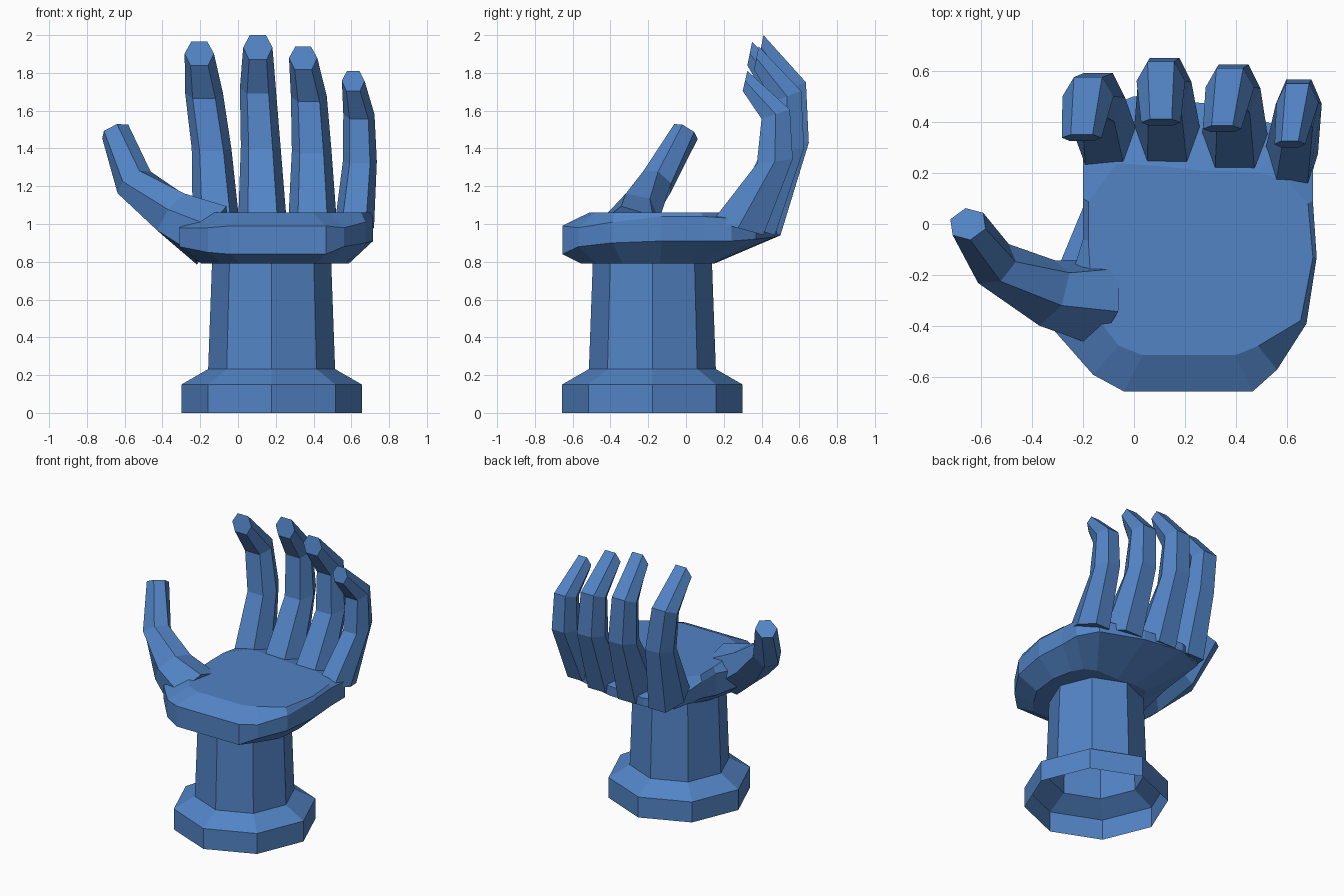
import bpy
import math
from mathutils import Vector

if "Cube" in bpy.data.objects:
    bpy.data.objects.remove(bpy.data.objects["Cube"])

blue = bpy.data.materials.new("matte blue")
blue.diffuse_color = (0.085, 0.23, 0.56, 1)
blue.use_nodes = True
blue.node_tree.nodes["Principled BSDF"].inputs["Base Color"].default_value = blue.diffuse_color


def loft(name, rings, cap_start=True, cap_end=True):
    """Skin a list of equally sized vertex rings into one flat-shaded object."""
    n = len(rings[0])
    verts = [tuple(v) for ring in rings for v in ring]
    faces = []
    for r in range(len(rings) - 1):
        for i in range(n):
            j = (i + 1) % n
            faces.append((r * n + i, r * n + j, (r + 1) * n + j, (r + 1) * n + i))
    if cap_start:
        faces.append(tuple(range(n - 1, -1, -1)))
    if cap_end:
        faces.append(tuple((len(rings) - 1) * n + i for i in range(n)))
    mesh = bpy.data.meshes.new(name)
    mesh.from_pydata(verts, [], faces)
    mesh.materials.append(blue)
    obj = bpy.data.objects.new(name, mesh)
    bpy.context.collection.objects.link(obj)
    return obj


# Pedestal: hollow octagonal foot and tapering column, open underneath
def octagon(r, z):
    return [(0.178 + r * math.cos(i * math.pi / 4),
             -0.178 + r * math.sin(i * math.pi / 4), z) for i in range(8)]


loft("pedestal", [octagon(r, z) for r, z in
                  ((0.478, 0), (0.478, 0.15), (0.336, 0.232), (0.315, 0.81))],
     False, False)

# Palm: rim outline x, y, low z, high z, and how far the top and bottom shrink inwards
rim = [
    (-0.04, -0.655, 0.84, 0.99, 0.72, 0.80),
    (0.465, -0.655, 0.84, 0.99, 0.72, 0.80),
    (0.56, -0.57, 0.88, 0.98, 0.78, 0.76),
    (0.675, -0.39, 0.90, 1.01, 0.95, 0.76),
    (0.715, -0.13, 0.91, 1.04, 0.97, 0.74),
    (0.70, 0.09, 0.91, 1.04, 0.96, 0.70),
    (0.70, 0.24, 0.91, 1.03, 0.80, 0.62),
    (0.61, 0.37, 0.92, 1.01, 0.68, 0.55),
    (0.30, 0.47, 0.93, 1.00, 0.58, 0.46),
    (0.00, 0.50, 0.94, 1.00, 0.58, 0.46),
    (-0.20, 0.42, 0.94, 1.00, 0.68, 0.50),
    (-0.20, 0.10, 0.90, 1.02, 0.95, 0.65),
    (-0.20, -0.06, 0.86, 1.02, 0.95, 0.80),
    (-0.31, -0.42, 0.88, 0.98, 0.72, 0.78),
    (-0.16, -0.59, 0.85, 0.98, 0.74, 0.80),
]
cx, cy = 0.22, -0.15


def shrink(x, y, k, z):
    return (cx + (x - cx) * k, cy + (y - cy) * k, z)


loft("palm", [
    [shrink(x, y, kb, 0.79) for x, y, lo, hi, kt, kb in rim],
    [(x, y, lo) for x, y, lo, hi, kt, kb in rim],
    [(x, y, hi) for x, y, lo, hi, kt, kb in rim],
    [shrink(x, y, kt, 1.06) for x, y, lo, hi, kt, kb in rim],
])

# Fingers: curled hexagonal tubes; each joint is (inner y, z), (outer y, z)
joints = [((0.23, 1.03), (0.50, 0.94)),
          ((0.46, 1.40), (0.65, 1.43)),
          ((0.485, 1.69), (0.635, 1.75)),
          ((0.385, 1.87), (0.41, 2.00))]


def finger(name, xs, widths, height, shift_base, shift):
    rings = []
    for k, ((yi, zi), (yo, zo)) in enumerate(joints):
        d = shift if k else shift_base
        zi, zo = (0.95 + (z - 0.95) * height for z in (zi, zo))
        w, x = widths[k] / 2, xs[k]
        yi, yo = yi + d, yo + d
        ym, zm = (yi + yo) / 2, (zi + zo) / 2
        rings.append([(x - w * .6, yi, zi), (x + w * .6, yi, zi), (x + w, ym, zm),
                      (x + w * .55, yo, zo), (x - w * .55, yo, zo), (x - w, ym, zm)])
    loft(name, rings)


finger("index_finger", (-0.115, -0.14, -0.18, -0.205), (0.25, 0.21, 0.20, 0.155), 0.967, 0.0, -0.06)
finger("middle_finger", (0.13, 0.12, 0.105, 0.105), (0.26, 0.21, 0.19, 0.155), 1.0, 0.0, 0.0)
finger("ring_finger", (0.395, 0.39, 0.375, 0.345), (0.26, 0.21, 0.19, 0.15), 0.943, -0.03, -0.025)
finger("little_finger", (0.615, 0.645, 0.64, 0.61), (0.21, 0.18, 0.165, 0.12), 0.82, -0.09, -0.085)

# Thumb: hexagonal tube swept along a bent path
path = [Vector(p) for p in ((-0.14, -0.31, 0.94), (-0.34, -0.27, 1.05),
                            (-0.55, -0.155, 1.22), (-0.65, 0.0, 1.49))]
radii = (0.19, 0.145, 0.105, 0.08)
rings = []
for k, p in enumerate(path):
    t = (path[min(k + 1, 3)] - path[max(k - 1, 0)]).normalized()
    side = t.cross(Vector((0.5, 0.3, -0.8))).normalized()
    up = side.cross(t)
    rings.append([p + radii[k] * (math.cos(a) * side + 0.9 * math.sin(a) * up)
                  for a in (i * math.pi / 3 for i in range(6))])
loft("thumb", rings)

# Make every closed part face outwards
import bmesh
for obj in bpy.context.collection.objects:
    bm = bmesh.new()
    bm.from_mesh(obj.data)
    if obj.name != "pedestal":
        bmesh.ops.recalc_face_normals(bm, faces=bm.faces)
    bm.to_mesh(obj.data)
    bm.free()
